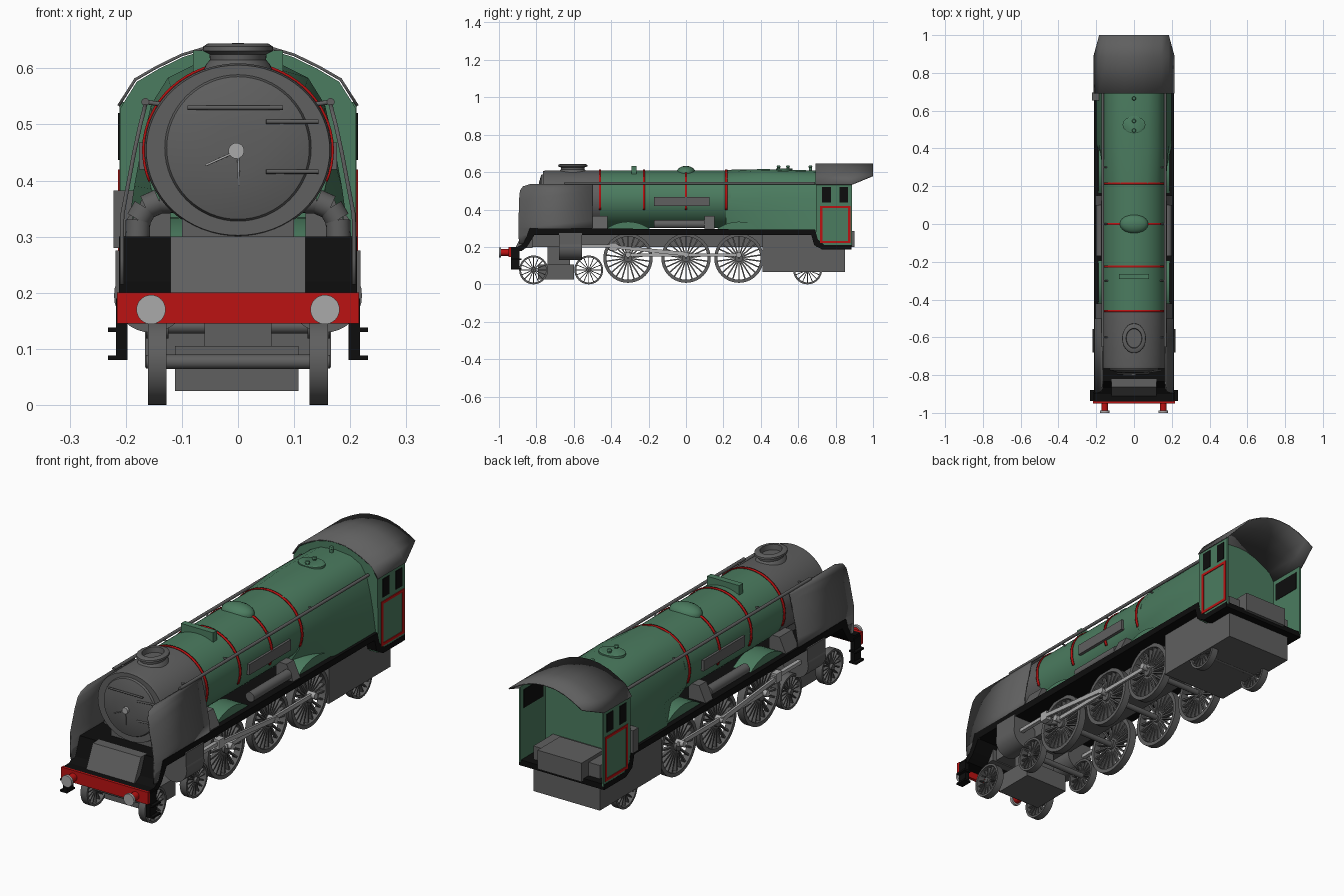
import bpy, bmesh
from math import sin, cos, pi, radians
from mathutils import Vector, Matrix

if "Cube" in bpy.data.objects:
    bpy.data.objects.remove(bpy.data.objects["Cube"])


def material(name, r, g, b):
    m = bpy.data.materials.new(name)
    m.diffuse_color = (r, g, b, 1)
    m.use_nodes = True
    m.node_tree.nodes["Principled BSDF"].inputs["Base Color"].default_value = m.diffuse_color
    return m


GREEN = material("engine green", 0.07, 0.2, 0.115)
GREY = material("dark grey", 0.115, 0.115, 0.115)
BLACK = material("black", 0.004, 0.004, 0.004)
RED = material("red", 0.5, 0.006, 0.006)
STEEL = material("light steel", 0.4, 0.4, 0.4)


def finish(name, bm, mat):
    bmesh.ops.recalc_face_normals(bm, faces=bm.faces)
    me = bpy.data.meshes.new(name)
    bm.to_mesh(me)
    bm.free()
    me.materials.append(mat)
    me.shade_smooth()
    me.set_sharp_from_angle(angle=radians(32))
    ob = bpy.data.objects.new(name, me)
    bpy.context.collection.objects.link(ob)
    return ob


def loft(name, sections, mat, caps=True, closed=True, thick=0):
    """Skin a list of equal-length point loops."""
    bm = bmesh.new()
    rows = [[bm.verts.new(p) for p in s] for s in sections]
    n = len(rows[0])
    for a, b in zip(rows, rows[1:]):
        for i in range(n if closed else n - 1):
            j = (i + 1) % n
            bm.faces.new((a[i], a[j], b[j], b[i]))
    if caps and closed:
        bm.faces.new(rows[0])
        bm.faces.new(rows[-1])
    ob = finish(name, bm, mat)
    if thick:
        mod = ob.modifiers.new("thickness", 'SOLIDIFY')
        mod.thickness, mod.offset = thick, 0
    return ob


def prism(name, pts, lo, hi, axis, mat):
    """Extrude an outline along x (pts are y,z) or along y (pts are x,z)."""
    put = (lambda p, t: (t, p[0], p[1])) if axis == 'x' else (lambda p, t: (p[0], t, p[1]))
    return loft(name, [[put(p, t) for p in pts] for t in (lo, hi)], mat)


def box(name, x, y, z, mat):
    return prism(name, [(y[0], z[0]), (y[1], z[0]), (y[1], z[1]), (y[0], z[1])], x[0], x[1], 'x', mat)


def rod(name, a, b, r, mat, n=16):
    a, b = Vector(a), Vector(b)
    q = (b - a).to_track_quat('Z', 'Y')
    ring = [q @ Vector((r * cos(2 * pi * i / n), r * sin(2 * pi * i / n), 0)) for i in range(n)]
    return loft(name, [[p + c for p in ring] for c in (a, b)], mat)


def turned_y(name, prof, cz, mat, sx=1, sz=1, n=64):
    """Rings (y, radius) along the boiler axis."""
    return loft(name, [[(sx * r * cos(2 * pi * i / n), y, cz + sz * r * sin(2 * pi * i / n))
                        for i in range(n)] for y, r in prof], mat)


def turned_z(name, prof, y0, mat, sx=1, sy=1, n=40):
    """Rings (z, radius) about a vertical axis."""
    return loft(name, [[(sx * r * cos(2 * pi * i / n), y0 + sy * r * sin(2 * pi * i / n), z)
                        for i in range(n)] for z, r in prof], mat)


def sym(half):
    """Left-right symmetric profile from a half profile starting at the crown."""
    return [(-x, z) for x, z in half[:0:-1]] + half


# Boiler, smokebox and bands
RX, RZ, CZ = 0.166, 0.154, 0.454
turned_y("boiler", [(-0.46, 1), (0.24, 1)], CZ, GREEN, RX, RZ)
turned_y("smokebox", [(-0.765, 0.985), (-0.75, 1.005), (-0.46, 1.005)], CZ, GREY, RX, RZ)
turned_y("smokebox_door", [(-0.79, 0.04), (-0.785, 0.09), (-0.774, 0.127), (-0.764, 0.131)], 0.458, GREY)
for y in (-0.46, -0.225, 0, 0.215):
    arc = [radians(-21 + 222 * i / 40) for i in range(41)]
    loft("boiler_band", [[(RX * 1.018 * cos(a), y + d, CZ + RZ * 1.018 * sin(a)) for a in arc]
                         for d in (-0.006, 0.006)], RED, closed=False, thick=0.004)
box("smokebox_saddle", (-0.1, 0.1), (-0.76, -0.5), (0.27, 0.36), GREY)

# Smokebox door fittings
rod("door_rail", (-0.09, -0.792, 0.53), (0.08, -0.792, 0.53), 0.004, GREY)
for z in (0.505, 0.416):
    rod("door_hinge", (0.05, -0.788, z), (0.143, -0.775, z), 0.004, GREY)
rod("door_boss", (-0.003, -0.802, 0.453), (-0.003, -0.785, 0.453), 0.014, STEEL, 24)
rod("door_handle", (0, -0.8, 0.453), (-0.058, -0.8, 0.427), 0.002, STEEL)
rod("door_handle", (0, -0.8, 0.453), (0.002, -0.8, 0.39), 0.002, STEEL)

# Firebox: round at the front, flared at the foot towards the cab
front = [(0, .612), (.07, .599), (.12, .567), (.153, .515), (.168, .45), (.155, .385), (.1, .3)]
mid = [(0, .616), (.075, .608), (.125, .583), (.155, .535), (.172, .46), (.185, .39), (.2, .285)]
back = [(x, z - 0.008 * (z > .5)) for x, z in mid]
loft("firebox", [[(x, y, z) for x, z in sym(h)] for y, h in ((0.215, front), (0.42, mid), (0.71, back))], GREEN)

# Chimney, dome, top feed, valves
turned_z("chimney", [(.59, .064), (.607, .057), (.615, .05), (.625, .051), (.631, .063), (.639, .062),
                     (.644, .054), (.644, .042), (.62, .04)], -0.605, GREY, 1, 1.25)
turned_z("dome", [(.59, .075)] + [(.6 + .033 * sin(a), .075 * cos(a)) for a in (0, .35, .7, 1.05, 1.3, 1.5)],
         0, GREEN, 1, 0.67)
box("top_feed", (-0.08, 0.08), (-0.292, -0.264), (0.57, 0.632), GREEN)
turned_z("valve_base", [(.6, .06), (.617, .06), (.62, .054)], 0.525, GREEN, 1, 0.75)
for y in (0.495, 0.545, 0.665):
    turned_z("safety_valve", [(.6, .008), (.625, .008), (.628, .011), (.634, .008)], y, GREEN, n=16)

# Running plate, dropping at both ends
prism("running_plate", [(-.94, .2), (-.9, .2), (-.868, .22), (-.85, .26), (-.835, .3), (.69, .292), (.705, .24),
                        (.74, .21), (.885, .21), (.885, .185), (.73, .185), (.685, .21), (.67, .265),
                        (-.81, .265), (-.825, .24), (-.85, .2), (-.88, .177), (-.94, .177)],
      -0.212, 0.212, 'x', BLACK)
prism("front_cover", [(-.912, .195), (-.862, .3), (-.82, .3), (-.82, .195)], -0.12, 0.12, 'x', GREY)
box("main_frame", (-0.1, 0.1), (-0.85, 0.45), (0.2, 0.28), GREY)

# Buffer beam and bogie / trailing frames
box("buffer_beam", (-0.216, 0.216), (-0.95, -0.935), (0.145, 0.2), RED)
box("bogie_frame", (-0.112, 0.108), (-0.79, -0.6), (0.025, 0.105), GREY)
box("bogie_pivot", (-0.06, 0.06), (-0.74, -0.62), (0.1, 0.21), GREY)
box("trailing_frame", (-0.166, 0.166), (0.41, 0.85), (0.067, 0.27), GREY)


def wheel_mesh(r, w, spokes):
    """Open spoked wheel centred on the origin, axle along x."""
    bm = bmesh.new()
    n = 40
    for r0, r1, h in ((r * 0.87, r, w), (0.002, r * 0.16, w * 1.2)):
        prof = [(-h / 2, r0), (-h / 2, r1), (h / 2, r1), (h / 2, r0)]
        rings = [[bm.verts.new((x, q * cos(2 * pi * i / n), q * sin(2 * pi * i / n))) for x, q in prof]
                 for i in range(n)]
        for i in range(n):
            a, b = rings[i], rings[(i + 1) % n]
            for k in range(4):
                bm.faces.new((a[k], a[(k + 1) % 4], b[(k + 1) % 4], b[k]))
    for i in range(spokes):
        m = (Matrix.Rotation(2 * pi * i / spokes, 4, 'X') @ Matrix.Translation((0, 0, r * 0.52))
             @ Matrix.Diagonal((w * 0.5, r * 0.055, r * 0.76, 1)))
        bmesh.ops.create_cube(bm, size=1, matrix=m)
    ob = finish("wheel", bm, GREY)
    me = ob.data
    bpy.data.objects.remove(ob)
    return me


# Wheels and axles
big, small = wheel_mesh(0.132, 0.033, 22), wheel_mesh(0.077, 0.033, 16)
for name, me, y, z in [("driving_wheel", big, y, 0.14) for y in (-0.31, 0, 0.283)] + \
                      [("carrying_wheel", small, y, 0.077) for y in (-0.815, -0.52, 0.65)]:
    for s in (-1, 1):
        ob = bpy.data.objects.new(name, me)
        ob.location = (s * 0.144, y, z)
        bpy.context.collection.objects.link(ob)
    rod("axle", (-0.15, y, z), (0.15, y, z), 0.013, GREY)

# Cab: front wall, roof, floor box
roof = [(0, .643), (.05, .639), (.1, .624), (.145, .602), (.183, .58), (.213, .533)]
prism("cab_front", sym([(x * 0.985, z - 0.004) for x, z in roof] + [(.21, .2)]), 0.695, 0.71, 'y', GREEN)
prof = sym(roof)
loft("cab_roof", [[(x, .692, z) for x, z in prof],
                  [(x, .885, z) for x, z in prof],
                  [(x, 1.0 if z > .55 else .887, z) for x, z in prof]], GREY, closed=False, thick=0.005)
box("cab_locker", (-0.11, 0.11), (0.74, 0.9), (0.2, 0.285), GREY)
box("reverser_box", (-0.222, -0.18), (0.655, 0.695), (0.28, 0.382), GREY)

for s in (-1, 1):
    def X(a, b): return (s * a, s * b)
    # Cab side with black panes and red lining
    box("cab_side", X(.203, .211), (.7, .887), (.2, .54), GREEN)
    for y0, y1 in ((.727, .774), (.82, .866)):
        box("cab_window", X(.205, .2135), (y0, y1), (.437, .52), BLACK)
    box("cab_window_inside", X(.2015, .206), (.727, .866), (.437, .52), BLACK)
    for y, z in (((.717, .729), (.22, .42)), ((.867, .879), (.22, .42)),
                 ((.717, .879), (.22, .232)), ((.717, .879), (.408, .42))):
        box("cab_lining", X(.21, .214), y, z, RED)
    # Smoke deflector, leaning inwards at the top
    rows = [(.215, -.893, -.868, .207), (.26, -.895, -.85, .207), (.3, -.895, -.5, .207), (.34, -.895, -.5, .206),
            (.45, -.893, -.5, .185), (.5, -.888, -.5, .174), (.523, -.872, -.5, .168), (.536, -.83, -.5, .165)]
    loft("smoke_deflector", [[(s * x, y0, z), (s * x, y1, z)] for z, y0, y1, x in rows],
         GREY, closed=False, thick=0.007)
    # Handrail and boiler-side casing
    rod("handrail", (s * .165, -.65, .54), (s * .165, .69, .54), .007, GREY)
    for y in (-.6, -.3, 0, .3):
        rod("handrail_post", (s * .13, y, .535), (s * .165, y, .54), .004, GREY)
    box("side_casing", X(.15, .176), (-.17, .125), (.42, .468), GREY)
    # Sandboxes, lubricator and splashers on the running plate
    for y0, y1 in ((-.51, -.42), (.1, .152)):
        prism("sandbox", [(s * .207, .29), (s * .172, .365), (s * .12, .365), (s * .12, .29)], y0, y1, 'y', GREY)
    rod("lubricator", (s * .178, -.17, .322), (s * .178, .1, .322), .022, GREY)
    for y in (-.31, .283):
        prism("splasher", [(y + .195 * cos(radians(a)), .14 + .195 * sin(radians(a))) for a in range(50, 131, 8)],
              s * .1, s * .188, 'x', GREEN)
    # Steam pipe bend
    bend = [(.08, .365), (.14, .363), (.165, .352), (.178, .33), (.18, .28)]
    for a, b in zip(bend, bend[1:]):
        rod("steam_pipe", (s * a[0], -.66, a[1]), (s * b[0], -.66, b[1]), .022, GREY)
    # Cylinder and motion
    rod("cylinder", (s * .155, -.68, .195), (s * .155, -.555, .195), .066, GREY, 32)
    box("valve_chest", X(.12, .218), (-.68, -.555), (.2, .275), GREY)
    box("slide_bar", X(.168, .186), (-.555, -.36), (.196, .212), STEEL)
    box("crosshead", X(.165, .192), (-.41, -.37), (.18, .222), STEEL)
    prism("connecting_rod", [(-.39, .192), (-.39, .21), (.01, .172), (.01, .15)], s * .18, s * .19, 'x', STEEL)
    box("coupling_rod", X(.166, .176), (-.325, .3), (.148, .166), STEEL)
    for y in (-.31, 0, .283):
        rod("crank_pin", (s * .15, y, .157), (s * .192, y, .157), .014, STEEL)
    # Buffers and front steps
    rod("buffer_shank", (s * .155, -.94, .17), (s * .155, -.99, .17), .018, RED, 24)
    rod("buffer_head", (s * .155, -.988, .17), (s * .155, -1.0, .17), .026, STEEL, 32)
    box("step_hanger", X(.197, .217), (-.936, -.89), (.08, .19), BLACK)
    for z in (.08, .13):
        box("step_tread", X(.197, .232), (-.936, -.88), (z, z + .008), BLACK)
